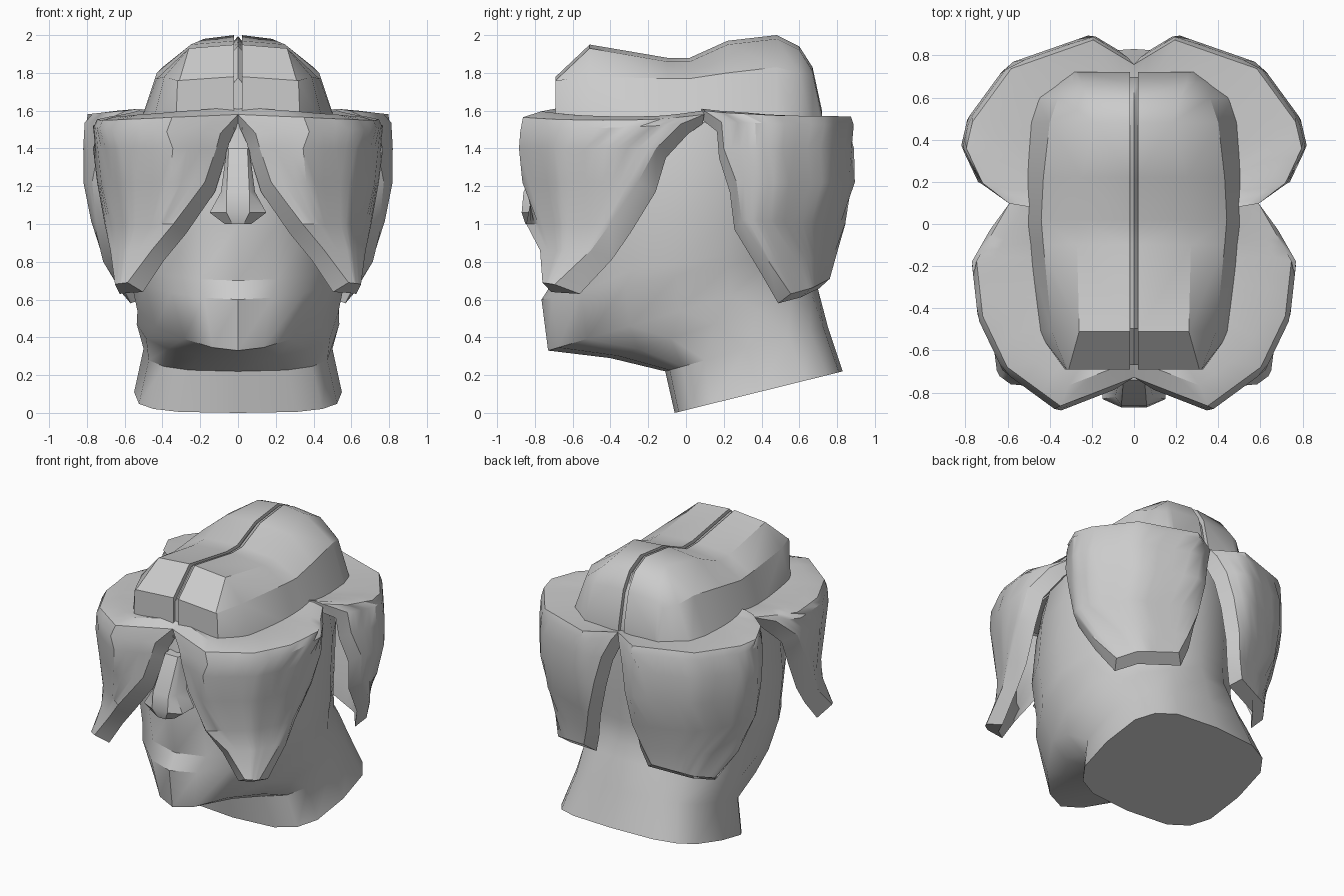
import bpy
import math

cube = bpy.data.objects.get("Cube")
if cube:
    bpy.data.objects.remove(cube)

clay = bpy.data.materials.new("clay grey")
clay.use_nodes = True
clay.diffuse_color = (0.6, 0.6, 0.6, 1)
clay.node_tree.nodes["Principled BSDF"].inputs["Base Color"].default_value = clay.diffuse_color


def part(name, rows, mirrored=False):
    """Loft equal closed rows of points into a capped, edge-sharpened solid."""
    n = len(rows[0])
    verts = [p for row in rows for p in row]
    faces = [(r * n + c, r * n + (c + 1) % n, (r + 1) * n + (c + 1) % n, (r + 1) * n + c)
             for r in range(len(rows) - 1) for c in range(n)]
    faces += [tuple(range(n)), tuple(range(len(verts) - n, len(verts)))]
    mesh = bpy.data.meshes.new(name)
    mesh.from_pydata(verts, [], faces)
    mesh.materials.append(clay)
    ob = bpy.data.objects.new(name, mesh)
    bpy.context.collection.objects.link(ob)
    bpy.ops.object.select_all(action="DESELECT")
    bpy.context.view_layer.objects.active = ob
    ob.select_set(True)
    bpy.ops.object.mode_set(mode="EDIT")
    bpy.ops.mesh.select_all(action="SELECT")
    bpy.ops.mesh.normals_make_consistent(inside=False)
    bpy.ops.object.mode_set(mode="OBJECT")
    if mirrored:
        ob.modifiers.new("Mirror", "MIRROR")
        bpy.ops.object.modifier_apply(modifier="Mirror")
    bpy.ops.object.shade_smooth_by_angle(angle=math.radians(32))


def rounded(value, power):
    return math.copysign(abs(value) ** power, value)


# Head and neck: tilted rings (front y, front z, back y, back z, half width,
# front taper, roundness)
rings = [
    (-0.06, 0.0, 0.83, 0.22, 0.55, 0.0, 0.6),
    (-0.11, 0.22, 0.75, 0.46, 0.50, 0.0, 0.7),
    (-0.40, 0.29, 0.70, 0.65, 0.55, 0.1, 0.9),
    (-0.73, 0.33, 0.67, 0.75, 0.60, 0.45, 1),
    (-0.765, 0.60, 0.66, 0.85, 0.61, 0.25, 1),
    (-0.70, 0.70, 0.66, 0.90, 0.60, 0.1, 1),
    (-0.75, 1.00, 0.67, 1.05, 0.61, 0.1, 1),
    (-0.70, 1.30, 0.68, 1.30, 0.61, 0.1, 1),
    (-0.66, 1.54, 0.68, 1.54, 0.56, 0.1, 1),
]
SIDES = 16
head_rows = []
for fy, fz, by, bz, width, taper, power in rings:
    row = []
    for i in range(SIDES):
        a = math.tau * i / SIDES
        f = (1 + rounded(math.cos(a), power)) / 2
        x = width * rounded(math.sin(a), power) * (1 - taper * f * f)
        row.append((x, by + (fy - by) * f, bz + (fz - bz) * f))
    head_rows.append(row)
part("head_and_neck", head_rows)

# Nose: tapering sections (z, half width, bridge half width, front y)
nose_rows = []
for z, w, b, y in [(1.40, 0.06, 0.05, -0.74), (1.17, 0.09, 0.06, -0.86),
                   (1.06, 0.15, 0.06, -0.87), (1.00, 0.07, 0.03, -0.85)]:
    nose_rows.append([(-w, -0.62, z), (-w, y + 0.04, z), (-b, y, z),
                      (b, y, z), (w, y + 0.04, z), (w, -0.62, z)])
part("nose", nose_rows)

# Crown halves: stations (y, top z, top half width, shoulder x, shoulder z, base half width)
stations = [
    (-0.69, 1.78, 0.31, 0.32, 1.76, 0.33),
    (-0.51, 1.95, 0.26, 0.39, 1.78, 0.46),
    (-0.10, 1.88, 0.27, 0.43, 1.77, 0.51),
    (0.02, 1.88, 0.27, 0.44, 1.77, 0.53),
    (0.22, 1.97, 0.25, 0.43, 1.80, 0.53),
    (0.48, 2.00, 0.18, 0.40, 1.83, 0.51),
    (0.60, 1.94, 0.22, 0.36, 1.80, 0.47),
    (0.67, 1.83, 0.25, 0.29, 1.78, 0.37),
    (0.72, 1.60, 0.26, 0.28, 1.58, 0.30),
]
GAP = 0.02
part("crown_halves",
     [[(GAP, y, 1.5), (GAP, y, top), (tx, y, top - 0.02), (sx, y, sz), (bx, y, 1.5)]
      for y, top, tx, sx, sz, bx in stations], mirrored=True)

# Sunken strip in the groove between the halves
part("crown_groove_strip",
     [[(-GAP, y * 0.97, 1.5), (-GAP, y * 0.97, top - 0.03), (0, y * 0.97, top - 0.005),
       (GAP, y * 0.97, top - 0.03), (GAP, y * 0.97, 1.5)] for y, top, *_ in stations])


def flap(name, outline, rows, spread):
    """Thick hanging panel: each row (start z, end z, sag, start, end, scale) follows part
    of a plan outline; the inner skin spreads past the outer one to bevel the edges."""
    def line(t0, t1, scale, z0, z1, sag):
        points = []
        for c in range(19):
            f = c / 18
            t = t0 + (t1 - t0) * f
            i = min(int(t), len(outline) - 2)
            (ax, ay), (bx, by) = outline[i], outline[i + 1]
            x, y = ax + (bx - ax) * (t - i), ay + (by - ay) * (t - i)
            z = z0 + (z1 - z0) * f - sag * math.sin(math.pi * f)
            points.append((x * scale, y * scale, z))
        return points
    rings = []
    for z0, z1, sag, t0, t1, s in rows:
        inner = line(max(t0 - 0.12, 0), min(t1 + spread, 6), s * 0.91, z0 - 0.05, z1 - 0.05, sag)
        rings.append(line(t0, t1, s, z0, z1, sag) + inner[::-1])
    part(name, rings, mirrored=True)


# Front flaps, each narrowing to a tip beside the chin
front_outline = [(0, -0.75), (0.36, -0.89), (0.62, -0.70), (0.74, -0.45),
                 (0.77, -0.18), (0.69, -0.04), (0.61, 0.10)]
flap("front_flaps", front_outline, [
    (1.58, 1.59, 0.02, 0, 6, 0.6), (1.62, 1.60, 0.04, 0, 6, 0.86),
    (1.58, 1.58, 0.03, 0, 6, 0.97), (1.48, 1.53, 0, 0.26, 5.1, 1.0),
    (1.40, 1.40, 0, 0.32, 4.15, 1.0), (1.22, 1.22, 0, 0.5, 3.7, 0.98),
    (1.00, 1.00, 0, 1.0, 3.1, 0.95), (0.86, 0.86, 0, 1.45, 2.7, 0.96),
    (0.69, 0.68, 0, 1.8, 2.1, 1.03)], 0.3)

# Back flaps, each ending in a slanted blunt edge
back_outline = [(0, 0.78), (0.2, 0.90), (0.6, 0.76), (0.79, 0.5),
                (0.82, 0.37), (0.74, 0.2), (0.61, 0.10)]
flap("back_flaps", back_outline, [
    (1.55, 1.59, 0, 0, 6, 0.6), (1.55, 1.61, 0, 0, 6, 0.86),
    (1.57, 1.60, 0.01, 0, 6, 0.97), (1.52, 1.54, 0, 0.15, 5.1, 0.99),
    (1.40, 1.40, 0, 0.4, 5.0, 1.0), (1.22, 1.22, 0, 0.6, 4.6, 1.0),
    (1.00, 1.02, 0, 0.9, 4.35, 0.95), (0.84, 0.80, 0, 1.1, 3.1, 0.9),
    (0.71, 0.63, 0, 1.25, 2.5, 0.88)], 0.08)
